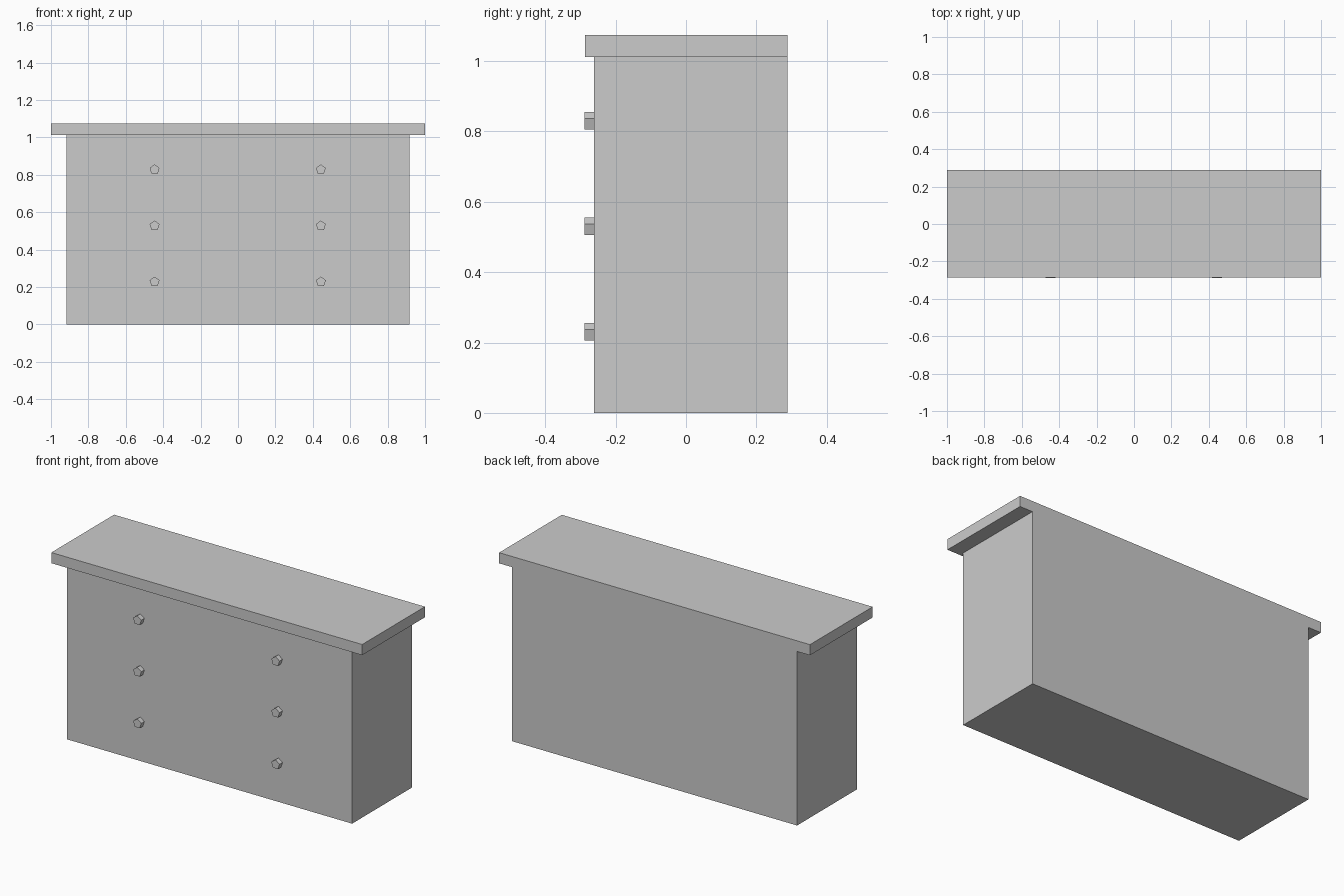
import bpy
import math

if "Cube" in bpy.data.objects:
    bpy.data.objects.remove(bpy.data.objects["Cube"])


def box(name, x, y, z):
    """Box spanning the given (min, max) ranges."""
    bpy.ops.mesh.primitive_cube_add(size=1, location=[sum(r) / 2 for r in (x, y, z)])
    ob = bpy.context.object
    ob.name = name
    ob.scale = [r[1] - r[0] for r in (x, y, z)]
    bpy.ops.object.transform_apply(location=False, rotation=False, scale=True)
    return ob


def knob(name, x, z):
    """Five-sided drawer knob, point up, standing out of the front face."""
    bpy.ops.mesh.primitive_cylinder_add(
        vertices=5, radius=0.0276, depth=FRONT - KNOB_TIP,
        location=(x, (FRONT + KNOB_TIP) / 2, z),
        rotation=(math.pi / 2, 0, 0))
    bpy.context.object.name = name


FRONT, BACK, KNOB_TIP = -0.261, 0.289, -0.289

# Cabinet body and overhanging top, flush at the back
box("cabinet_body", (-0.917, 0.917), (FRONT, BACK), (0, 1.012))
box("cabinet_top", (-1, 1), (-0.287, BACK), (1.012, 1.074))

# Two columns of three drawer knobs
for side, x in (("left", -0.446), ("right", 0.443)):
    for row, z in (("bottom", 0.228), ("middle", 0.528), ("upper", 0.828)):
        knob(f"{side}_{row}_knob", x, z)
